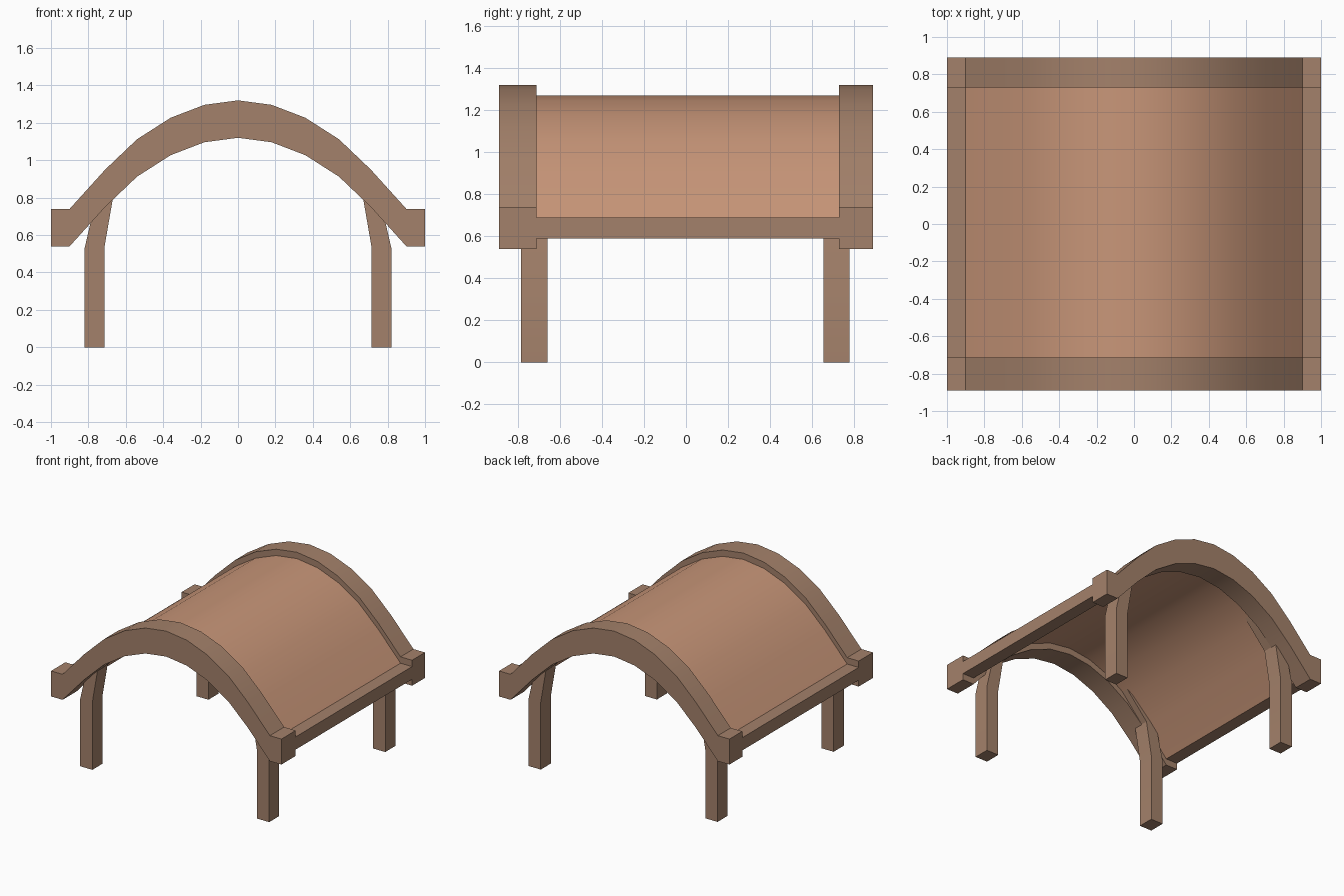
import bpy, bmesh, math

if "Cube" in bpy.data.objects:
    bpy.data.objects.remove(bpy.data.objects["Cube"])


def material(name, rgb):
    m = bpy.data.materials.new(name)
    m.diffuse_color = (*rgb, 1)
    m.use_nodes = True
    m.node_tree.nodes["Principled BSDF"].inputs["Base Color"].default_value = m.diffuse_color
    return m


wood = material("wood", (0.37, 0.22, 0.145))
boards = material("warm_boards", (0.58, 0.305, 0.19))


def extrude_profile(name, profile, y0, y1, mats):
    """Extrude a closed xz profile from y0 to y1, smooth except at sharp edges."""
    bm = bmesh.new()
    face = bm.faces.new([bm.verts.new((x, y0, z)) for x, z in profile])
    out = bmesh.ops.extrude_face_region(bm, geom=[face])
    moved = [v for v in out["geom"] if isinstance(v, bmesh.types.BMVert)]
    bmesh.ops.translate(bm, vec=(0, y1 - y0, 0), verts=moved)
    bmesh.ops.recalc_face_normals(bm, faces=bm.faces)
    mesh = bpy.data.meshes.new(name)
    bm.to_mesh(mesh)
    bm.free()
    for m in mats:
        mesh.materials.append(m)
    obj = bpy.data.objects.new(name, mesh)
    bpy.context.collection.objects.link(obj)
    bpy.ops.object.select_all(action='DESELECT')
    obj.select_set(True)
    bpy.context.view_layer.objects.active = obj
    bpy.ops.object.shade_smooth_by_angle(angle=math.radians(30))
    return obj


# Upper line of the arch, mirrored about x = 0
half = [(1, 0.74), (0.9, 0.74), (0.71, 0.95), (0.54, 1.112),
        (0.36, 1.227), (0.18, 1.296)]
curve = [(-x, z) for x, z in half] + [(0, 1.32)] + half[::-1]


def band(top, bottom):
    """Closed strip between two vertical offsets of the arch line."""
    return ([(x, z - top) for x, z in curve] +
            [(x, z - bottom) for x, z in reversed(curve)])


# End arches
extrude_profile("front_arch", band(0, 0.2), -0.89, -0.713, [wood])
extrude_profile("back_arch", band(0, 0.2), 0.73, 0.89, [wood])

# Curved roof panel, with plain wood eaves and end faces
panel = extrude_profile("roof_panel", band(0.05, 0.15), -0.713, 0.73, [boards, wood])
for f in panel.data.polygons:
    if abs(f.center.x) > 0.9 or abs(f.normal.y) > 0.9:
        f.material_index = 1

# Legs, bending inward into the arch
leg = [(0.82, 0), (0.82, 0.53), (0.76, 0.79), (0.55, 1.0),
       (0.49, 0.993), (0.67, 0.79), (0.715, 0.53), (0.715, 0)]
for depth, y0, y1 in (("front", -0.785, -0.66), ("back", 0.655, 0.78)):
    for side, s in (("left", -1), ("right", 1)):
        extrude_profile(f"{depth}_{side}_leg", [(s * x, z) for x, z in leg],
                        y0, y1, [wood])
